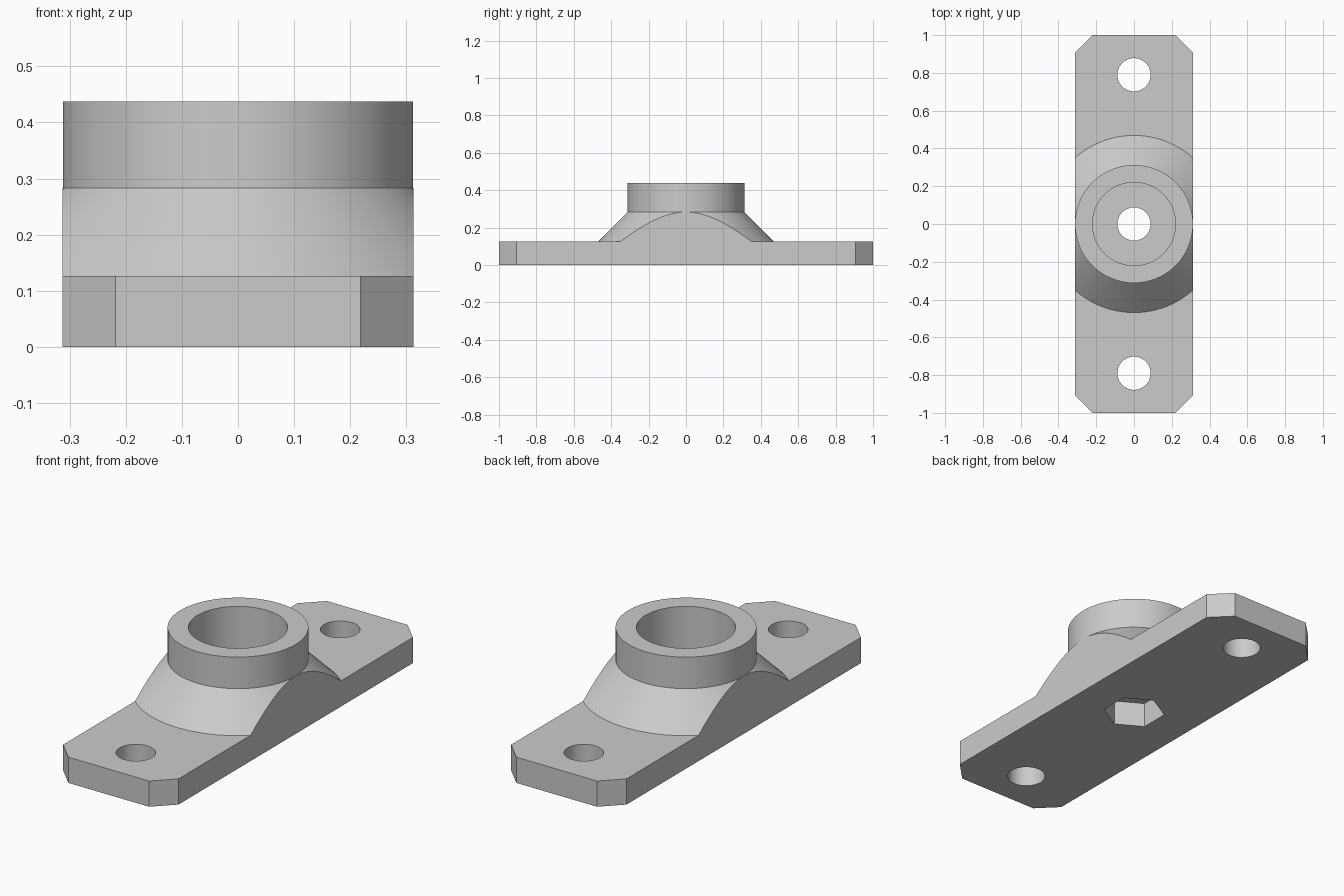
import bpy
import bmesh
import math

HALF_W, CHAMFER = 0.3125, 0.094
PLATE_TOP, CONE_TOP, TOP = 0.126, 0.283, 0.4375
SEGMENTS = 96

old = bpy.data.objects.get("Cube")
if old:
    bpy.data.objects.remove(old, do_unlink=True)

grey = bpy.data.materials.new("light grey")
grey.use_nodes = True
grey.diffuse_color = (0.6, 0.6, 0.6, 1)
grey.node_tree.nodes["Principled BSDF"].inputs["Base Color"].default_value = (0.6, 0.6, 0.6, 1)


def stack(name, rings):
    """Closed solid made by joining rings of points with flat end caps."""
    bm = bmesh.new()
    loops = [[bm.verts.new(p) for p in ring] for ring in rings]
    n = len(loops[0])
    for low, high in zip(loops, loops[1:]):
        for i in range(n):
            j = (i + 1) % n
            bm.faces.new((low[i], low[j], high[j], high[i]))
    bm.faces.new(loops[0][::-1])
    bm.faces.new(loops[-1])
    bmesh.ops.recalc_face_normals(bm, faces=bm.faces)
    mesh = bpy.data.meshes.new(name)
    bm.to_mesh(mesh)
    bm.free()
    mesh.materials.append(grey)
    obj = bpy.data.objects.new(name, mesh)
    bpy.context.collection.objects.link(obj)
    return obj


def lathe(name, profile, y=0, sides=SEGMENTS):
    """Solid of revolution about z; its first point lies on the y axis."""
    angles = [math.tau * i / sides + math.pi / 2 for i in range(sides)]
    return stack(name, [[(r * math.cos(a), y + r * math.sin(a), z) for a in angles]
                        for r, z in profile])


def prism(name, outline, bottom, top):
    return stack(name, [[(x, y, z) for x, y in outline] for z in (bottom, top)])


def combine(target, tool, operation):
    """Apply a boolean and discard the tool."""
    tool.hide_render = True
    mod = target.modifiers.new(operation.lower(), "BOOLEAN")
    mod.operation, mod.object, mod.solver = operation, tool, "EXACT"
    bpy.ops.object.select_all(action="DESELECT")
    bpy.context.view_layer.objects.active = target
    target.select_set(True)
    bpy.ops.object.modifier_apply(modifier=mod.name)
    bpy.data.objects.remove(tool, do_unlink=True)


# Oversized slab with the flared boss and collar on top
mount = prism("flange_mount", [(-0.6, -1.1), (0.6, -1.1), (0.6, 1.1), (-0.6, 1.1)],
              -0.1, PLATE_TOP)
collar_r = HALF_W - 0.0003
boss = lathe("boss", [(0.469, 0.05), (0.469, PLATE_TOP), (collar_r, CONE_TOP), (collar_r, TOP)])
combine(mount, boss, "UNION")

# Trim everything to the chamfered plate outline
inner = HALF_W - CHAMFER
outline = [(inner, -1), (HALF_W, CHAMFER - 1), (HALF_W, 1 - CHAMFER), (inner, 1)]
outline += [(-x, y) for x, y in reversed(outline)]
combine(mount, prism("trim", outline, 0, 0.6), "INTERSECT")

# Bore, nut recess, centre hole and the two bolt holes
combine(mount, lathe("bore", [(0.22, 0.156), (0.22, 0.6)]), "DIFFERENCE")
combine(mount, lathe("nut_recess", [(0.144, -0.1), (0.144, 0.125)], sides=6), "DIFFERENCE")
for y in (-0.79, 0, 0.79):
    combine(mount, lathe("hole", [(0.088, -0.1), (0.088, 0.3)], y, 48), "DIFFERENCE")

bpy.ops.object.shade_smooth_by_angle(angle=math.radians(25))
